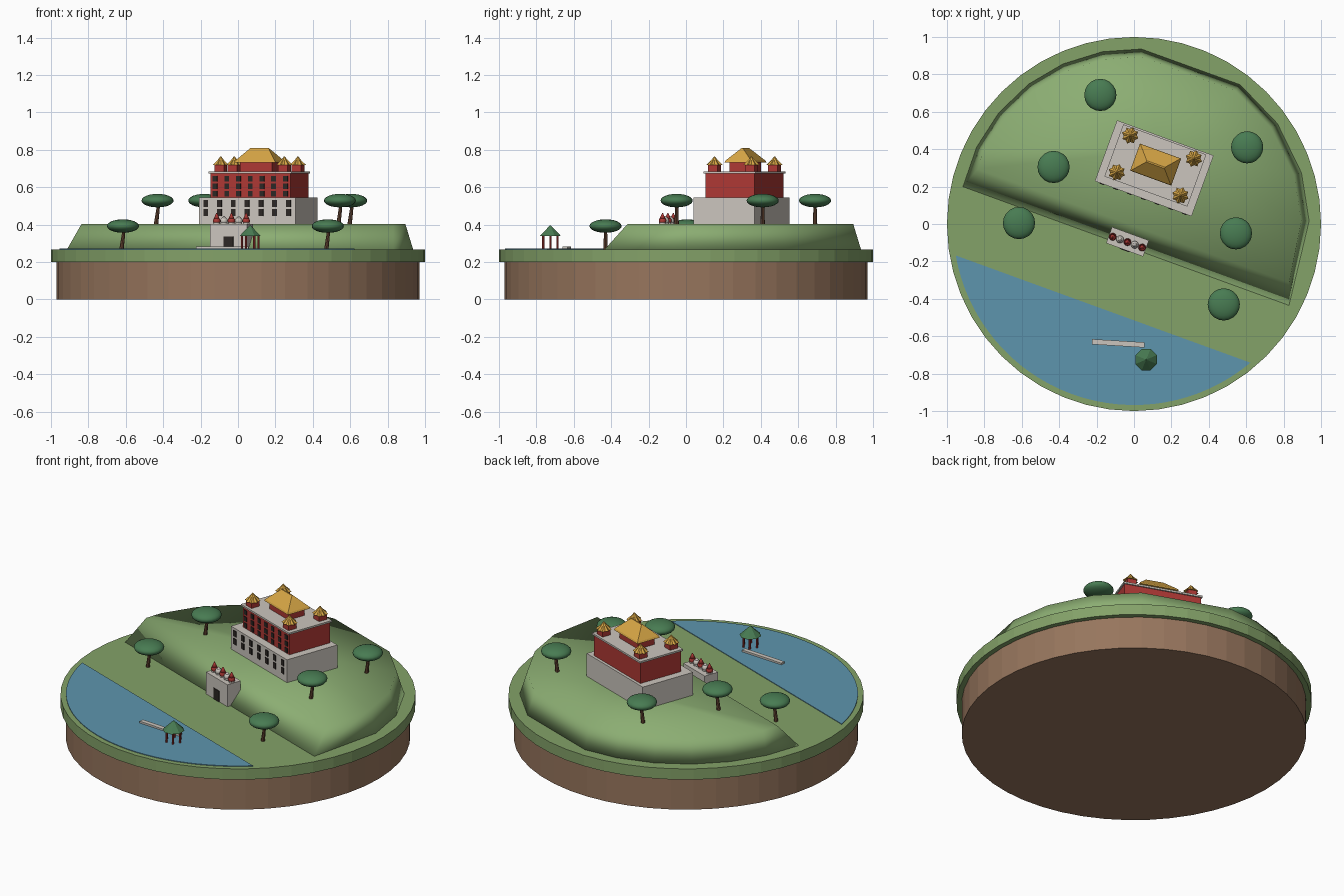
import bpy, bmesh, math
from math import sin, cos, radians, pi
from mathutils import Matrix, Vector

if "Cube" in bpy.data.objects:
    bpy.data.objects.remove(bpy.data.objects["Cube"])

TURN = radians(-20)   # hill, fort, gate and shore share this heading
GROUND, HILLTOP = 0.267, 0.403


def material(name, r, g, b):
    m = bpy.data.materials.new(name)
    m.use_nodes = True
    m.diffuse_color = (r, g, b, 1)
    m.node_tree.nodes["Principled BSDF"].inputs["Base Color"].default_value = (r, g, b, 1)
    return m


grass = material("grass", 0.23, 0.36, 0.14)
hill_green = material("hill green", 0.26, 0.42, 0.17)
earth = material("earth brown", 0.31, 0.18, 0.11)
water = material("water blue", 0.11, 0.30, 0.42)
stone = material("pale stone", 0.60, 0.56, 0.51)
red = material("dark red", 0.42, 0.04, 0.035)
gold = material("gold", 0.68, 0.38, 0.06)
dark = material("window dark", 0.025, 0.02, 0.018)
leaf = material("leaf green", 0.065, 0.20, 0.085)
bark = material("bark brown", 0.14, 0.065, 0.035)


def finish(bm, name, mat, turned=False, smooth=False):
    bmesh.ops.recalc_face_normals(bm, faces=bm.faces)
    mesh = bpy.data.meshes.new(name)
    bm.to_mesh(mesh)
    bm.free()
    mesh.materials.append(mat)
    for p in mesh.polygons:
        p.use_smooth = smooth
    obj = bpy.data.objects.new(name, mesh)
    bpy.context.collection.objects.link(obj)
    if turned:
        obj.rotation_euler.z = TURN
    return obj


def add_box(bm, u, v, z0, z1, hu, hv):
    m = Matrix.Translation((u, v, (z0 + z1) / 2)) @ Matrix.Diagonal((2 * hu, 2 * hv, z1 - z0, 1))
    bmesh.ops.create_cube(bm, size=1, matrix=m)


def add_cone(bm, x, y, z0, z1, r0, r1, sides, spin=0):
    m = Matrix.Translation((x, y, (z0 + z1) / 2)) @ Matrix.Rotation(spin, 4, 'Z')
    bmesh.ops.create_cone(bm, cap_ends=True, segments=sides, radius1=r0, radius2=r1,
                          depth=z1 - z0, matrix=m)


def add_ball(bm, x, y, z, r, squash=1):
    m = Matrix.Translation((x, y, z)) @ Matrix.Diagonal((1, 1, squash, 1))
    bmesh.ops.create_uvsphere(bm, u_segments=20, v_segments=12, radius=r, matrix=m)


def box(name, mat, *dims):
    bm = bmesh.new()
    add_box(bm, *dims)
    return finish(bm, name, mat, True)


def cone(name, mat, *dims):
    bm = bmesh.new()
    add_cone(bm, *dims)
    return finish(bm, name, mat)


def loft(name, mat, rings, smooth=False, peak=None):
    """Skin matching rings of points, closing both ends."""
    bm = bmesh.new()
    rows = [[bm.verts.new(p) for p in ring] for ring in rings]
    n = len(rows[0])
    for a, b in zip(rows, rows[1:]):
        for i in range(n):
            bm.faces.new((a[i], a[(i + 1) % n], b[(i + 1) % n], b[i]))
    bm.faces.new(rows[0])
    if peak:
        top = bm.verts.new(peak)
        for i in range(n):
            bm.faces.new((rows[-1][i], rows[-1][(i + 1) % n], top))
    else:
        bm.faces.new(rows[-1])
    return finish(bm, name, mat, True, smooth)


# Round base
cone("earth_base", earth, 0, 0, 0, 0.2, 0.97, 0.97, 48)
cone("ground_disc", grass, 0, 0, 0.2, GROUND, 1, 1, 48)

# Hill: flat-fronted, faceted round the back, softly shaded
angles = [-7.8, 21, 37, 55, 72.7, 107.6, 120.4, 134, 147, 160.6, 174, 187.8]
base = [Vector((0.937 * cos(radians(a)), 0.937 * sin(radians(a)), GROUND - 0.002)) for a in angles]
rim = [Vector((p.x * 0.955, p.y * 0.955, HILLTOP)) for p in base]
rim[0].y = rim[-1].y = -0.01
loft("hill", hill_green, [base, rim], True, (0, 0.42, HILLTOP))

# Pond: circle segment in front of the shore
cut = math.asin(0.484 / 0.968)
arc = [pi + cut + (pi - 2 * cut) * i / 32 for i in range(33)]
loft("pond", water, [[(0.968 * cos(a), 0.968 * sin(a), z) for a in arc]
                     for z in (GROUND - 0.003, GROUND + 0.004)])

# Fort: pale lower storey, red upper storey, parapet slab
MID = 0.333
box("fort_lower_storey", stone, 0, 0.317, 0.38, 0.545, 0.275, 0.173)
box("fort_upper_storey", red, 0, MID, 0.545, 0.675, 0.228, 0.14)
box("fort_roof_slab", stone, 0, MID, 0.674, 0.685, 0.236, 0.148)
box("roof_hall", red, 0, MID + 0.005, 0.685, 0.737, 0.092, 0.056)


def rect(hu, hv, z):
    return [(a * hu, MID + 0.005 + b * hv, z) for a, b in ((-1, -1), (1, -1), (1, 1), (-1, 1))]


loft("hall_gold_roof", gold, [rect(0.117, 0.077, 0.732), rect(0.112, 0.073, 0.742),
                              rect(0.052, 0.004, 0.808)])

# Window rows on the front walls
bm = bmesh.new()
for rows, half, face_v, w, h in (((0.645, 0.605, 0.565), 0.2, MID - 0.14, 0.013, 0.014),
                                 ((0.513, 0.464), 0.235, 0.144, 0.013, 0.018)):
    for z in rows:
        for i in range(7):
            add_box(bm, half * (i - 3) / 3, face_v, z - h, z + h, w, 0.004)
finish(bm, "fort_windows", dark, True)

# Corner turrets with eight-pointed gold caps
walls, caps = bmesh.new(), bmesh.new()
for u in (-0.181, 0.181):
    for v in (MID - 0.105, MID + 0.105):
        add_box(walls, u, v, 0.685, 0.722, 0.027, 0.027)
        for spin in (0, pi / 4):
            add_cone(caps, u, v, 0.719, 0.745, 0.046, 0.018, 4, spin)
        add_cone(caps, u, v, 0.745, 0.765, 0.018, 0.002, 8)
finish(walls, "turret_walls", red, True)
finish(caps, "turret_caps", gold, True)

# Gatehouse with door and a row of small shrines
box("gatehouse", stone, 0, -0.101, GROUND - 0.005, HILLTOP, 0.105, 0.046)
box("gate_door", dark, 0, -0.147, GROUND, 0.335, 0.027, 0.004)
red_bm, pale_bm = bmesh.new(), bmesh.new()
for i in range(5):
    u = 0.042 * (i - 2)
    bm = pale_bm if i % 2 else red_bm
    add_ball(bm, u, -0.103, 0.42, 0.02)
    add_cone(bm, u, -0.103, 0.43, 0.462 if bm is red_bm else 0.447, 0.017, 0.002, 12)
    add_cone(pale_bm, u, -0.103, HILLTOP - 0.002, 0.41, 0.018, 0.018, 12)
finish(red_bm, "red_shrines", red, True, True)
finish(pale_bm, "pale_shrines", stone, True, True)

# Pond pavilion and footbridge
PX, PY = 0.065, -0.725
cone("pavilion_roof", leaf, PX, PY, 0.338, 0.395, 0.062, 0.003, 8, pi / 8)
bm = bmesh.new()
for i in range(6):
    a = i * pi / 3
    add_cone(bm, PX + 0.044 * cos(a), PY + 0.044 * sin(a), GROUND, 0.345, 0.006, 0.006, 8)
finish(bm, "pavilion_posts", red)
bridge = box("footbridge", stone, 0, 0, -0.005, 0.006, 0.141, 0.014)
bridge.location = (-0.084, -0.638, 0.277)
bridge.rotation_euler.z = radians(-3.5)

# Flat-crowned trees with leaning trunks
crowns, trunks = bmesh.new(), bmesh.new()
for x, y, z in ((-0.18, 0.69, HILLTOP), (0.605, 0.41, HILLTOP), (-0.43, 0.305, HILLTOP),
                (0.545, -0.05, HILLTOP), (-0.615, 0.005, GROUND), (0.48, -0.43, GROUND)):
    add_ball(crowns, x, y, z + 0.125, 0.086, 0.42)
    before = set(trunks.verts)
    add_cone(trunks, x, y, z - 0.005, z + 0.11, 0.012, 0.008, 8)
    for vert in set(trunks.verts) - before:
        vert.co.x += 0.13 * (vert.co.z - z) - 0.008
finish(crowns, "tree_crowns", leaf, False, True)
finish(trunks, "tree_trunks", bark)
